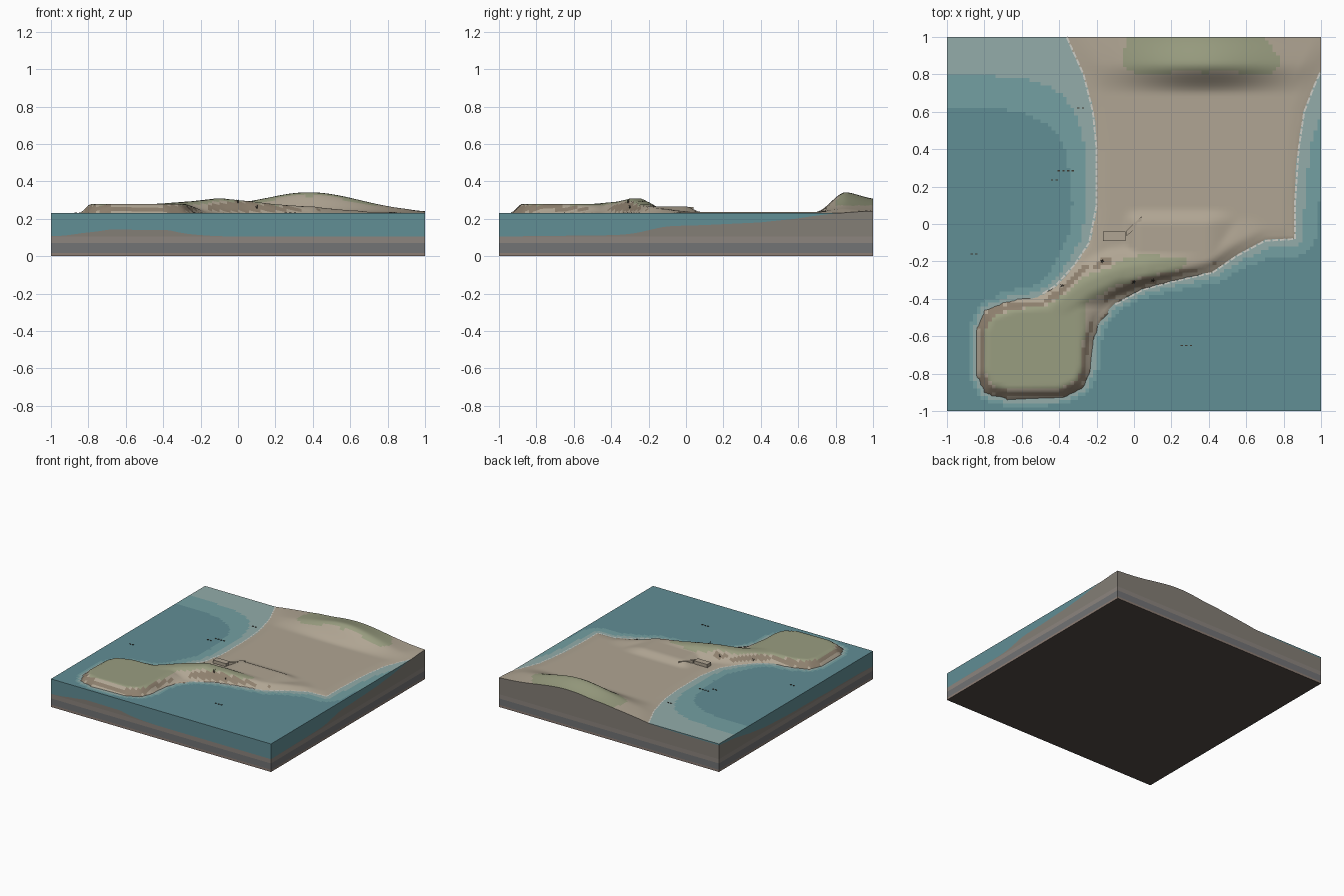
import bpy, bmesh, math, random
from mathutils import Vector

if "Cube" in bpy.data.objects:
    bpy.data.objects.remove(bpy.data.objects["Cube"])

random.seed(4)
N, SEA = 100, 0.23


def lin(c):
    return (c / 255 / 12.92) if c < 10 else ((c / 255 + 0.055) / 1.055) ** 2.4


def mat(name, r, g, b):
    m = bpy.data.materials.new(name)
    m.diffuse_color = (lin(r), lin(g), lin(b), 1)
    m.use_nodes = True
    m.node_tree.nodes["Principled BSDF"].inputs["Base Color"].default_value = m.diffuse_color
    return m


SAND, GRASS, ROCK = mat("sand", 176, 165, 147), mat("grass", 153, 157, 128), mat("rock", 142, 128, 110)
DEEP, MID, SHALLOW = mat("deep_water", 97, 142, 149), mat("mid_water", 116, 160, 162), mat("shallow_water", 147, 172, 170)
STRATA = [mat("clay", 132, 126, 118), mat("silt", 140, 133, 126), mat("stone", 114, 115, 117), mat("bedrock", 140, 125, 116)]
DARK, FOAM, WOOD = mat("underside", 84, 76, 70), mat("foam", 205, 205, 198), mat("dark_wood", 60, 56, 48)

# Coastline outline
COAST = [(-.36, 1), (-.27, .8), (-.22, .6), (-.2, .4), (-.2, .1), (-.24, -.1), (-.32, -.22), (-.42, -.33),
         (-.5, -.38), (-.68, -.41), (-.8, -.46), (-.845, -.56), (-.85, -.8), (-.8, -.91), (-.68, -.94),
         (-.38, -.935), (-.27, -.88), (-.225, -.78), (-.22, -.65), (-.18, -.53), (-.1, -.43), (.05, -.35),
         (.2, -.31), (.42, -.26), (.55, -.17), (.7, -.09), (.86, -.08), (.86, .1), (.88, .4), (.91, .6),
         (.96, .73), (1, .82), (1.3, 1.4), (-.6, 1.4)]
# Dune ridge: x, y, height
RIDGE = [(-.42, -.47, .045), (-.25, -.34, .058), (-.1, -.27, .075), (.05, -.245, .06),
         (.2, -.225, .042), (.4, -.19, .028), (.6, -.1, .01)]
# Greatest sea depth along y
LIMIT = [(-1, .125), (-.4, .118), (0, .11), (.4, .09), (.6, .065), (.8, .03), (1, .012)]


def step(a, b, x):
    t = min(1, max(0, (x - a) / (b - a)))
    return t * t * (3 - 2 * t)


def interp(table, x):
    for (a, u), (b, v) in zip(table, table[1:]):
        if x <= b:
            return u + (v - u) * (x - a) / (b - a)
    return table[-1][1]


def seg(px, py, a, b):
    dx, dy = b[0] - a[0], b[1] - a[1]
    t = min(1, max(0, ((px - a[0]) * dx + (py - a[1]) * dy) / (dx * dx + dy * dy)))
    return math.hypot(px - a[0] - t * dx, py - a[1] - t * dy), t


def shore(x, y):
    inside, d = False, 9
    for a, b in zip(COAST, COAST[1:] + COAST[:1]):
        d = min(d, seg(x, y, a, b)[0])
        if (a[1] > y) != (b[1] > y) and x < a[0] + (y - a[1]) * (b[0] - a[0]) / (b[1] - a[1]):
            inside = not inside
    return d if inside else -d


def height(x, y):
    s = shore(x, y)
    if s < 0:
        fall = .05 + .1 * step(-.5, 0, y)
        return SEA - interp(LIMIT, y) * (1 - math.exp(s / fall))
    rise = min(1, s / .06)
    head = .045 * (1 - step(-.46, -.38, y)) * (1 - step(-.3, -.15, x))
    dune = 0
    for a, b in zip(RIDGE, RIDGE[1:]):
        d, t = seg(x, y, a, b)
        dune = max(dune, (a[2] + (b[2] - a[2]) * t) * (1 - step(.02, .15, d)))
    terrace = .031 * step(-.06, .03, x) * (1 - step(.38, .56, x)) * step(-.3, -.2, y) * (1 - step(0, .08, y))
    hill = .108 * math.exp(-((x - .38) / .27) ** 2 / 2) * step(.69, .86, y) * (1 - .36 * step(.83, 1.03, y))
    back = .012 * step(.7, 1, y) * step(-.36, -.1, x) * (1 - step(.0, .2, x))
    return SEA + .006 * rise + max(head, dune, terrace) * step(0, 1.1, rise) + hill * min(1, s / .1) + back


P = [-1 + 2 * i / N for i in range(N + 1)]
H = [[height(x, y) for x in P] for y in P]


def build(name, faces, mats, smooth=False):
    bm = bmesh.new()
    for pts, k in faces:
        bm.faces.new([bm.verts.new(p) for p in pts]).material_index = k
    bmesh.ops.remove_doubles(bm, verts=bm.verts, dist=1e-5)
    bmesh.ops.dissolve_degenerate(bm, edges=bm.edges, dist=1e-5)
    me = bpy.data.meshes.new(name)
    bm.to_mesh(me)
    bm.free()
    for m in mats:
        me.materials.append(m)
    if smooth:
        me.shade_smooth()
    ob = bpy.data.objects.new(name, me)
    bpy.context.collection.objects.link(ob)
    return ob


# Land, sea bed and water surface
land, water = [], []
for j in range(N):
    for i in range(N):
        c = [(i, j), (i + 1, j), (i + 1, j + 1), (i, j + 1)]
        hs = [H[b][a] for a, b in c]
        m = sum(hs) / 4
        x, y = P[i], P[j]
        green = m > .271 and (y < .5 or y > .78) and max(hs) - min(hs) < .016
        land.append(([(P[a], P[b], H[b][a]) for a, b in c],
                     1 if green else 2 if max(hs) - min(hs) > .02 or m < SEA - .02 else 0))
        if min(hs) < SEA:
            d = SEA - m
            water.append(([(P[a], P[b], SEA) for a, b in c], 0 if d > .06 else 1 if d > .03 else 2))
build("land_surface", land, [SAND, GRASS, ROCK], True)

# Cut sides: ground strata with water above the sea bed
rim = [(i, 0) for i in range(N)] + [(N, i) for i in range(N)] + \
      [(N - i, N) for i in range(N)] + [(0, N - i) for i in range(N)]
strata = []
for (a, b), (c, d) in zip(rim, rim[1:] + rim[:1]):
    p, q, hp, hq = (P[a], P[b]), (P[c], P[d]), H[b][a], H[d][c]
    tops = [(hp, hq)] + [(min(z, hp), min(z, hq)) for z in (.105, .07, .018, 0)]
    for k in range(4):
        (t0, t1), (u0, u1) = tops[k], tops[k + 1]
        if max(t0 - u0, t1 - u1) > 1e-4:
            strata.append(([(*p, u0), (*q, u1), (*q, t1), (*p, t0)], k))
    if min(hp, hq) < SEA - 1e-3:
        water.append(([(*p, min(hp, SEA)), (*q, min(hq, SEA)), (*q, SEA), (*p, SEA)], 0))
strata.append(([(-1, 1, 0), (1, 1, 0), (1, -1, 0), (-1, -1, 0)], 4))
build("ground_strata", strata, STRATA + [DARK])
build("water", water, [DEEP, MID, SHALLOW])

# Foam dashes along the beaches
foam = []
for a, b in zip(COAST, COAST[1:]):
    if max(abs(b[0]), abs(b[1])) > 1 or max(a[1], b[1]) < -.35:
        continue
    va, vb = Vector((*a, SEA + .002)), Vector((*b, SEA + .002))
    n = max(1, round((vb - va).length / .04))
    side = (vb - va).normalized().cross(Vector((0, 0, 1))) * .005
    for k in range(n):
        s, e = va.lerp(vb, k / n), va.lerp(vb, (k + .75) / n)
        foam.append(([s + side, e + side, e - side, s - side], 0))
build("foam_line", foam, [FOAM])


def prism(name, outline, z0, z1, m):
    n = len(outline)
    f = [([(*p, z1) for p in outline], 0), ([(*p, z0) for p in reversed(outline)], 0)]
    for p, q in zip(outline, outline[1:] + outline[:1]):
        f.append(([(*p, z0), (*q, z0), (*q, z1), (*p, z1)], 0))
    return build(name, f, [m])


# Landing platform and slanted walkway
prism("platform", [(-.165, -.09), (-.045, -.09), (-.045, -.04), (-.165, -.04)], .225, .262, SAND)
prism("walkway", [(-.04, -.065), (.04, .005), (.04, .04), (-.04, -.035)], .225, .263, SAND)

# Grass tufts
for k, (x, y) in enumerate([(-.385, -.33), (0, -.31), (.1, -.3), (-.17, -.2)]):
    z, blades = height(x, y) - .003, []
    for j in range(5):
        t = j * math.tau / 5
        r, w = Vector((math.cos(t), math.sin(t), 0)), Vector((-math.sin(t), math.cos(t), 0)) * .003
        o = Vector((x, y, z))
        blades.append(([o - w, o + w, o + r * .012 + Vector((0, 0, random.uniform(.02, .03)))], 0))
    build(f"grass_tuft_{k}", blades, [WOOD])

# Small floating ripples
for k, (x, y, n) in enumerate([(-.28, .62, 2), (-.36, .285, 4), (-.42, .235, 2), (-.85, -.16, 2), (.285, -.65, 3)]):
    for j in range(n):
        a = x - .012 * n + .025 * j
        prism(f"ripple_{k}_{j}", [(a, y - .003), (a + .012, y - .003), (a + .012, y + .003), (a, y + .003)],
              SEA - .002, SEA + .004, WOOD)
